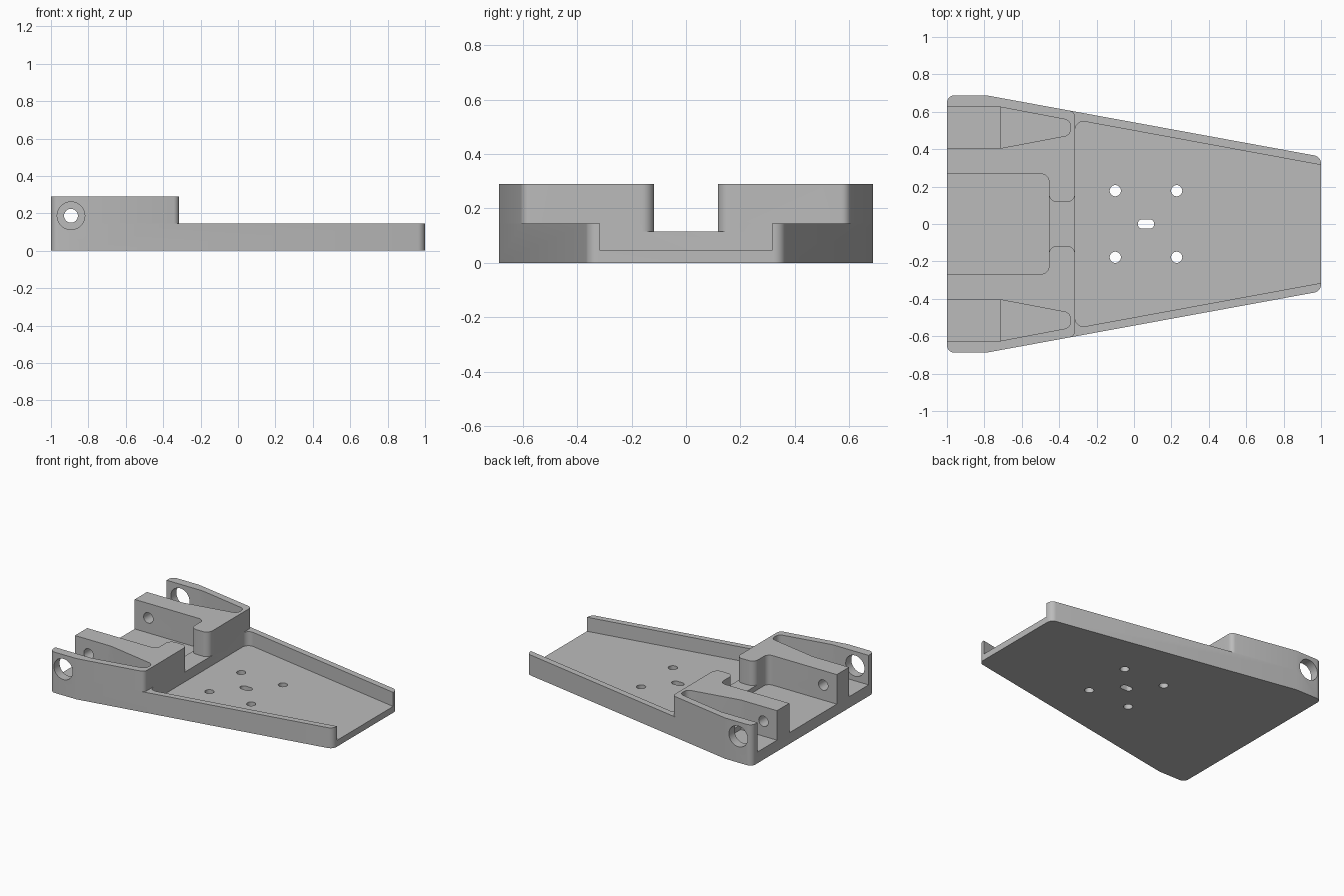
import bpy, math
from mathutils import Vector

cube = bpy.data.objects.get("Cube")
if cube:
    bpy.data.objects.remove(cube, do_unlink=True)

grey = bpy.data.materials.new("plain_grey")
grey.use_nodes = True
colour = (0.5, 0.5, 0.5, 1)
grey.diffuse_color = colour
grey.node_tree.nodes["Principled BSDF"].inputs["Base Color"].default_value = colour


def rounded(points, steps=8):
    """Outline from (x, y) or (x, y, radius) corners, listed counter-clockwise."""
    out = []
    for i, p in enumerate(points):
        here = Vector(p[:2])
        if len(p) < 3:
            out.append(here)
            continue
        a = (Vector(points[i - 1][:2]) - here).normalized()
        b = (Vector(points[(i + 1) % len(points)][:2]) - here).normalized()
        half = a.angle(b) / 2
        r = p[2]
        centre = here + (a + b).normalized() * r / math.sin(half)
        start = here + a * r / math.tan(half) - centre
        end = here + b * r / math.tan(half) - centre
        sweep = math.pi - 2 * half
        for k in range(steps + 1):
            t = sweep * k / steps
            out.append(centre + (start * math.sin(sweep - t) + end * math.sin(t)) / math.sin(sweep))
    return out


def mirrored(points):
    """Close a half outline on the -y side by reflecting it in y."""
    return points + [(p[0], -p[1], *p[2:]) for p in reversed(points)]


def prism(name, outline, low, high):
    n = len(outline)
    verts = [(p[0], p[1], z) for z in (low, high) for p in outline]
    faces = [tuple(reversed(range(n))), tuple(range(n, 2 * n))]
    faces += [(i, (i + 1) % n, (i + 1) % n + n, i + n) for i in range(n)]
    mesh = bpy.data.meshes.new(name)
    mesh.from_pydata(verts, [], faces)
    mesh.materials.append(grey)
    obj = bpy.data.objects.new(name, mesh)
    bpy.context.collection.objects.link(obj)
    return obj


def rod(name, x, y, z, radius, depth, rot=(0, 0, 0)):
    bpy.ops.mesh.primitive_cylinder_add(vertices=32, radius=radius, depth=depth,
                                        location=(x, y, z), rotation=rot)
    obj = bpy.context.object
    obj.name = name
    obj.data.materials.append(grey)
    return obj


def combine(body, tool, operation="DIFFERENCE"):
    tool.hide_render = True
    mod = body.modifiers.new(tool.name, "BOOLEAN")
    mod.object = tool
    mod.operation = operation
    mod.solver = "EXACT"
    bpy.context.view_layer.objects.active = body
    bpy.ops.object.modifier_apply(modifier=mod.name)
    bpy.data.objects.remove(tool, do_unlink=True)


# Tapered plate with the taller block on its wide end
STEP = -0.315
step_y = 0.688 - (STEP + 0.79) * 0.328 / 1.79
wide_end = [(-1, -0.688, 0.04), (-0.79, -0.688)]
body = prism("mounting_bracket", rounded(mirrored(wide_end + [(1, -0.36, 0.045)])), 0, 0.145)
block = prism("block", rounded(mirrored(wide_end + [(STEP, -step_y, 0.035)])), 0.145, 0.29)
combine(body, block, "UNION")

# Shallow tray in the narrow end, open at the tip
tray = mirrored([(STEP, -0.557, 0.045), (1.1, -0.297)])
combine(body, prism("tray_cut", rounded(tray), 0.045, 0.4))

# Central bay and the neck joining it to the tray
bay = mirrored([(-1.1, -0.267), (-0.455, -0.267, 0.04)])
combine(body, prism("bay_cut", rounded(bay), 0.08, 0.4))
neck = mirrored([(-0.5, -0.2), (-0.455, -0.2), (-0.455, -0.117, 0.045),
                 (STEP, -0.117, 0.045), (STEP, -0.2), (-0.25, -0.2)])
combine(body, prism("neck_cut", rounded(neck), 0.115, 0.4))

# Side channels: wide mouth, then a tapering round-ended pocket
for side in (-1, 1):
    mid = 0.515 * side
    mouth = [(-1.1, mid - 0.11), (-0.715, mid - 0.11), (-0.715, mid + 0.11), (-1.1, mid + 0.11)]
    combine(body, prism("mouth_cut", rounded(mouth), 0.08, 0.4))
    taper = [(-0.75, mid - 0.11), (-0.715, mid - 0.11), (-0.34, mid - 0.039, 0.036),
             (-0.34, mid + 0.039, 0.036), (-0.715, mid + 0.11), (-0.75, mid + 0.11)]
    combine(body, prism("taper_cut", rounded(taper), 0.115, 0.4))
    # Large axle hole in each outer wall
    combine(body, rod("axle_hole", -0.893, 0.66 * side, 0.187, 0.074, 0.16, (math.pi / 2, 0, 0)))

# Small axle hole through both inner arms
combine(body, rod("pin_hole", -0.893, 0, 0.187, 0.037, 1.1, (math.pi / 2, 0, 0)))

# Screw holes and the slot in the tray floor
for x in (-0.1, 0.228):
    for y in (-0.178, 0.178):
        combine(body, rod("screw_hole", x, y, 0, 0.03, 0.3))
slot = mirrored([(0.02, -0.025, 0.0245), (0.108, -0.025, 0.0245)])
combine(body, prism("slot_cut", rounded(slot), -0.1, 0.1))

bpy.ops.object.select_all(action="DESELECT")
body.select_set(True)
bpy.context.view_layer.objects.active = body
bpy.ops.object.shade_smooth_by_angle(angle=math.radians(30))
